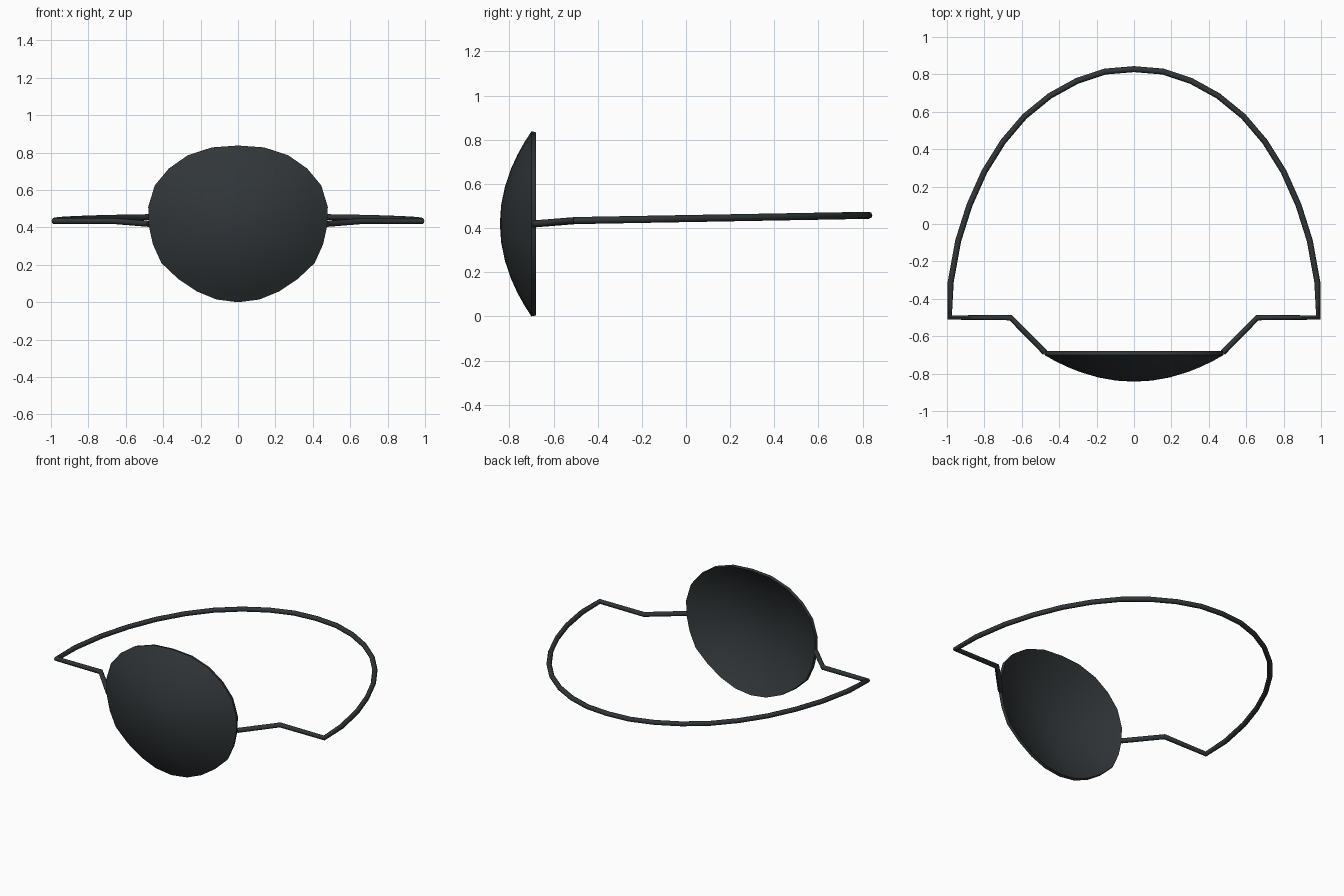
import bpy, bmesh

if "Cube" in bpy.data.objects:
    bpy.data.objects.remove(bpy.data.objects["Cube"])

mat = bpy.data.materials.new("black_leather")
mat.diffuse_color = (0.03, 0.036, 0.039, 1)
mat.use_nodes = True
mat.node_tree.nodes["Principled BSDF"].inputs["Base Color"].default_value = mat.diffuse_color


def finish(obj):
    obj.data.materials.append(mat)
    bpy.ops.object.select_all(action='DESELECT')
    obj.select_set(True)
    bpy.context.view_layer.objects.active = obj


# Patch: rounded outline lofted into a thin, hollow dome
half = [(0, 0), (.115, .015), (.22, .058), (.32, .125), (.41, .21), (.455, .31),
        (.477, .41), (.48, .51), (.445, .625), (.37, .715), (.27, .785),
        (.14, .828), (0, .838)]
outline = half + [(-x, z) for x, z in half[-2:0:-1]]
n = len(outline)
cz = 0.42
bm = bmesh.new()


def ring(r, y):
    return [bm.verts.new((x * r, y, cz + (z - cz) * r)) for x, z in outline]


def depth(r):
    return -0.843 + 0.143 * r ** 2


radii = [0.2, 0.4, 0.6, 0.75, 0.88, 1.0]
front = [ring(r, depth(r)) for r in radii]
back = [ring(r * 0.99, depth(r) + 0.02) for r in reversed(radii)]
rings = front + back
for a, b in zip(rings, rings[1:]):
    for i in range(n):
        j = (i + 1) % n
        bm.faces.new((a[i], a[j], b[j], b[i]))
for edge, y in ((rings[0], depth(0)), (rings[-1], depth(0) + 0.02)):
    tip = bm.verts.new((0, y, cz))
    for i in range(n):
        bm.faces.new((edge[i], edge[(i + 1) % n], tip))
bmesh.ops.recalc_face_normals(bm, faces=bm.faces)
me = bpy.data.meshes.new("eye_patch")
bm.to_mesh(me)
bm.free()
patch = bpy.data.objects.new("eye_patch", me)
bpy.context.collection.objects.link(patch)
finish(patch)
bpy.ops.object.shade_smooth_by_angle(angle=0.7)

# Strap: round cord from one rim edge, around the back, to the other
side = [(.475, -.687), (.66, -.5), (.985, -.5), (.98, -.31), (.94, -.09),
        (.88, .10), (.80, .28), (.70, .44), (.585, .575), (.45, .685),
        (.305, .765), (.155, .815), (0, .828)]
path = side + [(-x, y) for x, y in side[-2::-1]]
cu = bpy.data.curves.new("strap", 'CURVE')
cu.dimensions = '3D'
cu.bevel_depth = 0.016
cu.bevel_resolution = 2
cu.use_fill_caps = True
sp = cu.splines.new('POLY')
sp.points.add(len(path) - 1)
for p, (x, y) in zip(sp.points, path):
    z = 0.434 + 0.018 * (y + 0.5) if y >= -0.5 else 0.434 + 0.08 * (y + 0.5)
    p.co = (x, y, z, 1)
strap = bpy.data.objects.new("strap", cu)
bpy.context.collection.objects.link(strap)
finish(strap)
bpy.ops.object.convert(target='MESH')
bpy.ops.object.shade_smooth_by_angle(angle=0.9)
